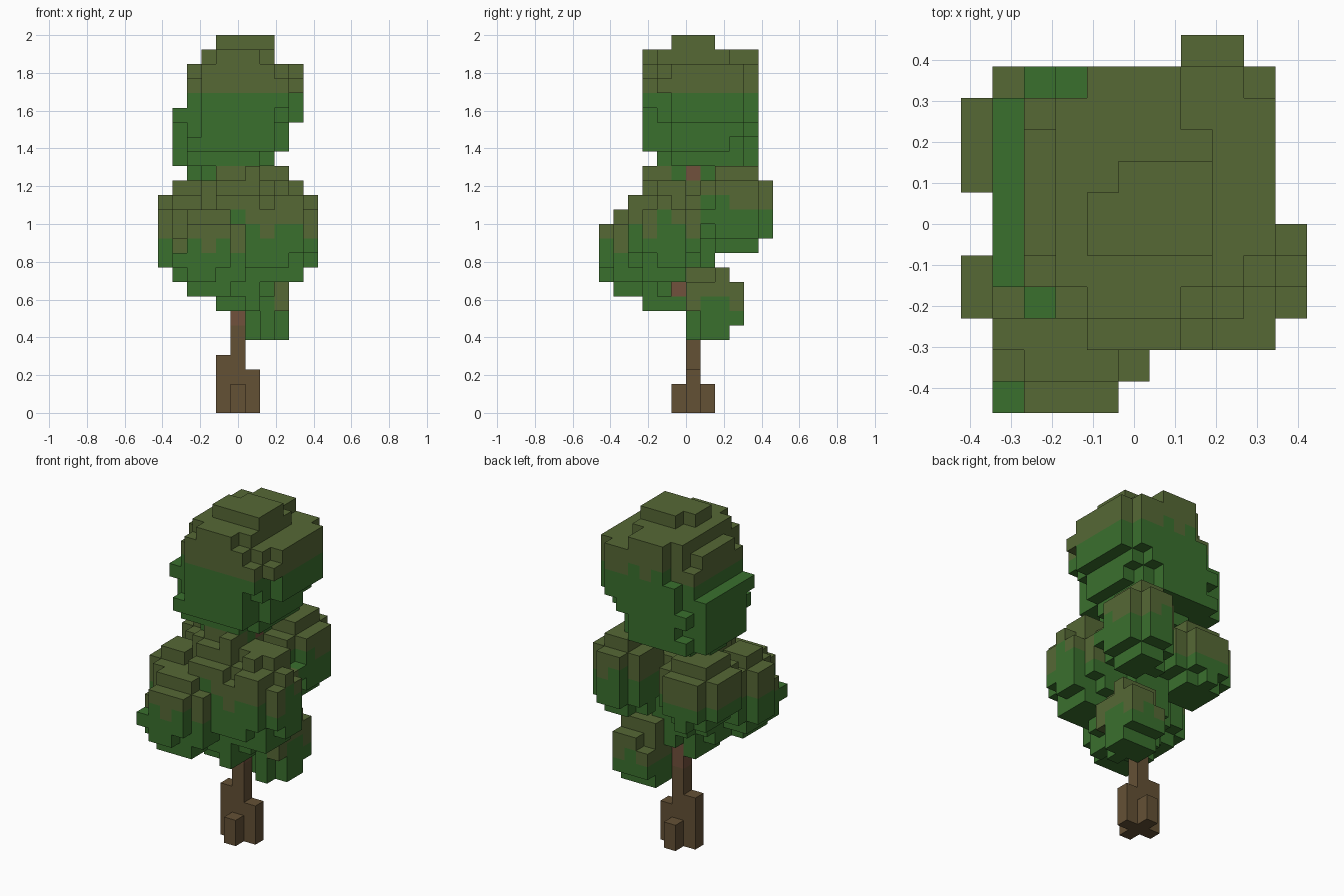
import bpy
import bmesh
import random
from mathutils import Vector

random.seed(7)
S = 2 / 26  # cube size

if "Cube" in bpy.data.objects:
    bpy.data.objects.remove(bpy.data.objects["Cube"], do_unlink=True)


def make_material(name, rgb):
    mat = bpy.data.materials.new(name)
    mat.use_nodes = True
    mat.diffuse_color = (*rgb, 1)
    mat.node_tree.nodes["Principled BSDF"].inputs["Base Color"].default_value = (*rgb, 1)
    return mat


GREEN, OLIVE, BROWN, RED_BROWN = range(4)
materials = [
    make_material("leaf_green", (0.042, 0.162, 0.027)),
    make_material("sunlit_olive", (0.093, 0.138, 0.036)),
    make_material("bark_brown", (0.127, 0.082, 0.036)),
    make_material("branch_brown", (0.165, 0.082, 0.045)),
]

cells = {}  # cube position -> (part name, colour)


def put(part, cell, colour):
    cells.setdefault(cell, (part, colour))


def column(part, x, y, bottom, top):
    for z in range(bottom, top):
        put(part, (x, y, z), RED_BROWN if z >= 6 else BROWN)


def span(lo, hi):
    """Each whole step in a range with its distance from the middle, as 0..1."""
    mid, half = (lo + hi) / 2, (hi - lo + 1) / 2
    return [(i, abs(i - mid) / half) for i in range(lo, hi + 1)]


def paint_tops(part, filled, lowest, depth):
    """Olive on the top cubes of each column, green below."""
    tops = {}
    for x, y, z in filled:
        tops[x, y] = max(z, tops.get((x, y), z))
    skirt = {c: depth + random.choice((-1, 0, 0, 1)) for c in sorted(tops)}
    for x, y, z in sorted(filled):
        sunny = z >= lowest and z > tops[x, y] - skirt[x, y]
        put(part, (x, y, z), OLIVE if sunny else GREEN)


def clump(part, xs, ys, zs, depth=2):
    """Rough rounded mass of cubes inside the given bounds."""
    filled = [(x, y, z)
              for x, dx in span(*xs) for y, dy in span(*ys) for z, dz in span(*zs)
              if dx ** 2.4 + dy ** 2.4 + dz ** 2.4 < random.uniform(0.85, 1.2)]
    paint_tops(part, filled, (zs[0] + zs[1]) / 2, depth)


# Trunk with four root stubs, and two short branches
column("trunk", 0, 0, 0, 18)
for x, y, height in ((-1, 0, 4), (1, 0, 3), (0, -1, 2), (0, 1, 2)):
    column("roots", x, y, 0, height)
for x, y, z in ((1, -1, 8), (1, 0, 8), (1, 0, 16)):
    column("branches", x, y, z, z + 1)

# Crown: one rounded layer after another, from the neck to the tip
crown_layers = [
    (-3, 1, -1, 2), (-4, 2, -2, 4), (-4, 3, -3, 4), (-4, 3, -3, 4), (-4, 4, -3, 4),
    (-3, 4, -3, 4), (-3, 4, -3, 4), (-3, 4, -3, 4), (-2, 2, -3, 4), (-1, 2, -1, 1),
]
crown = []
for z, (x0, x1, y0, y1) in enumerate(crown_layers, 16):
    ragged = 0.7 if z >= 24 else 0.95
    crown += [(x, y, z) for x, dx in span(x0, x1) for y, dy in span(y0, y1)
              if dx ** 2.6 + dy ** 2.6 < random.uniform(ragged, 1.15)]
paint_tops("crown", crown, 22, 3)

# Side clumps around the trunk
clump("front_right_clump", (-4, 0), (-6, -2), (8, 13))
clump("right_clump", (-5, -2), (-4, -1), (9, 14))
clump("front_left_clump", (1, 5), (-4, 0), (9, 15))
clump("back_left_clump", (1, 4), (1, 5), (11, 16))
clump("back_right_clump", (-5, -1), (0, 4), (11, 15))
clump("low_back_clump", (1, 3), (0, 3), (5, 9))
clump("inner_foliage", (-2, 2), (-4, 1), (7, 16))

# Outward directions and the corner order of each cube side
SIDES = []
for axis in range(3):
    for sign in (-1, 1):
        n, u = Vector((0, 0, 0)), Vector((0, 0, 0))
        n[axis], u[(axis + 1) % 3] = sign, 1
        v = n.cross(u)
        SIDES.append((n, (n - u - v, n + u - v, n + u + v, n - u + v)))

# Drop lone cubes, then skin every part with only its outer faces
STEPS = [tuple(int(a) for a in n) for n, _ in SIDES]


def beside(cell, step):
    return tuple(a + b for a, b in zip(cell, step))


lone = [c for c in cells if not any(beside(c, s) in cells for s in STEPS)]
for c in lone:
    del cells[c]

for part in sorted({p for p, _ in cells.values()}):
    bm = bmesh.new()
    for cell, (owner, colour) in cells.items():
        if owner != part:
            continue
        centre = Vector(cell) + Vector((0, 0.5, 0.5))
        for step, (_, corners) in zip(STEPS, SIDES):
            if beside(cell, step) not in cells:
                face = bm.faces.new([bm.verts.new((centre + c / 2) * S) for c in corners])
                face.material_index = colour
    bmesh.ops.remove_doubles(bm, verts=bm.verts, dist=S / 100)
    mesh = bpy.data.meshes.new(part)
    bm.to_mesh(mesh)
    bm.free()
    for mat in materials:
        mesh.materials.append(mat)
    bpy.context.collection.objects.link(bpy.data.objects.new(part, mesh))
